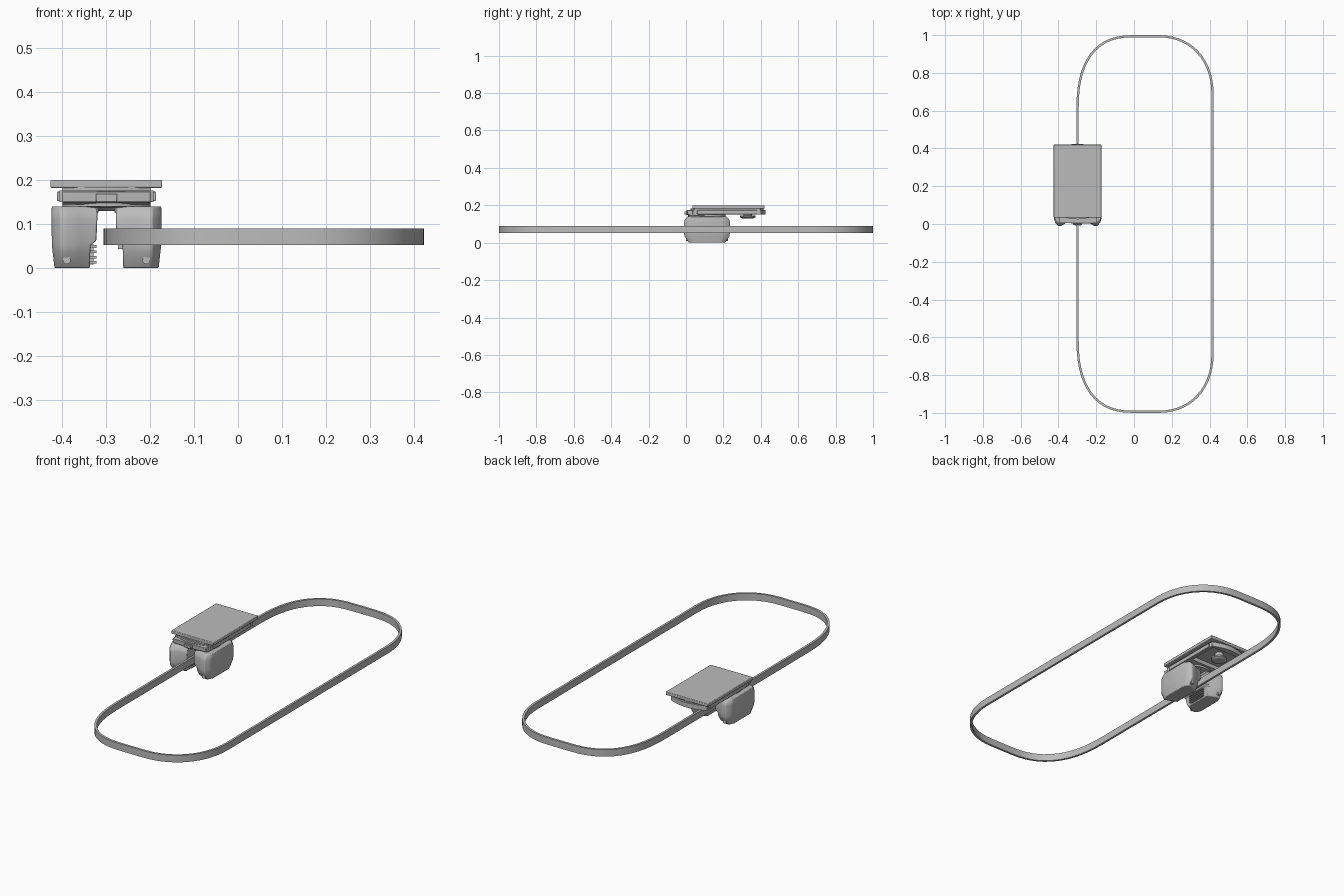
import bpy, bmesh, math
from mathutils import Vector

cube = bpy.data.objects.get("Cube")
if cube:
    bpy.data.objects.remove(cube)

grey = bpy.data.materials.new("plain grey")
grey.use_nodes = True
grey.diffuse_color = (0.5, 0.5, 0.5, 1)
grey.node_tree.nodes["Principled BSDF"].inputs["Base Color"].default_value = (0.5, 0.5, 0.5, 1)

CX = -0.298          # centre line of the carriage


def finish(name, bm, bevel=0, angle=30):
    bmesh.ops.recalc_face_normals(bm, faces=bm.faces)
    mesh = bpy.data.meshes.new(name)
    bm.to_mesh(mesh)
    bm.free()
    mesh.materials.append(grey)
    ob = bpy.data.objects.new(name, mesh)
    bpy.context.collection.objects.link(ob)
    if bevel:
        mod = ob.modifiers.new("bevel", 'BEVEL')
        mod.width, mod.segments, mod.limit_method = bevel, 2, 'ANGLE'
    bpy.ops.object.select_all(action='DESELECT')
    ob.select_set(True)
    bpy.context.view_layer.objects.active = ob
    bpy.ops.object.shade_smooth_by_angle(angle=math.radians(angle))
    return ob


def loft(name, rings, bevel=0):
    """Skin a stack of equal rings and cap both ends."""
    bm = bmesh.new()
    rows = [[bm.verts.new(p) for p in ring] for ring in rings]
    n = len(rows[0])
    for a, b in zip(rows, rows[1:]):
        for i in range(n):
            j = (i + 1) % n
            bm.faces.new((a[i], a[j], b[j], b[i]))
    bm.faces.new(rows[0])
    bm.faces.new(rows[-1])
    return finish(name, bm, bevel)


def prism(name, outline, z0, z1, bevel=0):
    return loft(name, [[(x, y, z) for x, y in outline] for z in (z0, z1)], bevel)


def box(name, x0, x1, y0, y1, z0, z1, bevel=0):
    return prism(name, [(x0, y0), (x1, y0), (x1, y1), (x0, y1)], z0, z1, bevel)


def disc(name, x, y, levels, n=32):
    """Turned part from (radius, z) levels."""
    turn = [2 * math.pi * i / n for i in range(n)]
    return loft(name, [[(x + r * math.cos(t), y + r * math.sin(t), z) for t in turn]
                       for r, z in levels])


def stud(name, x, y, z, r, depth):
    """Small round part facing the front."""
    turn = [2 * math.pi * i / 16 for i in range(16)]
    return loft(name, [[(x + r * math.cos(t), yy, z + r * math.sin(t)) for t in turn]
                       for yy in (y, y + depth)])


# Track: closed band with soft corners
def corner(cx, cy, rx, ry, start, power, n=14):
    pts = []
    for i in range(n + 1):
        t = math.radians(start + 90 * i / n)
        c, s = math.cos(t), math.sin(t)
        pts.append(Vector((cx + math.copysign(abs(c) ** (2 / power), c) * rx,
                           cy + math.copysign(abs(s) ** (2 / power), s) * ry)))
    return pts


path = (corner(0.126, 0.68, 0.29, 0.314, 0, 2.2) + corner(0, 0.6, 0.299, 0.394, 90, 2.5)
        + corner(0, -0.6, 0.299, 0.394, 180, 2.5) + corner(0.126, -0.68, 0.29, 0.314, 270, 2.2))
bm = bmesh.new()
sections = []
for i, p in enumerate(path):
    d = (path[(i + 1) % len(path)] - path[i - 1]).normalized()
    side = Vector((d.y, -d.x)) * 0.006
    sections.append([bm.verts.new((p.x + k * side.x, p.y + k * side.y, z))
                     for k, z in ((1, 0.052), (1, 0.09), (-1, 0.09), (-1, 0.052))])
for i, a in enumerate(sections):
    b = sections[(i + 1) % len(sections)]
    for k in range(4):
        m = (k + 1) % 4
        bm.faces.new((a[k], a[m], b[m], b[k]))
finish("track", bm)


# Side housings: lofted upward, pointed at the front and back
def housing(name, side):
    rings = []
    for z, stretch, outer, inner in ((0, 0.78, 0.118, 0.038), (0.035, 0.98, 0.122, 0.037),
                                     (0.052, 1, 0.124, 0.036), (0.062, 1, 0.124, 0.023),
                                     (0.11, 1, 0.125, 0.021), (0.125, 0.96, 0.125, 0.021),
                                     (0.14, 0.84, 0.124, 0.022)):
        half = [(outer, 0.085), (outer - 0.006, 0.105), (0.103, 0.123), (0.088, 0.122),
                (0.06, 0.106), (inner, 0.095)]
        plan = half + [(u, -v) for u, v in reversed(half)]
        rings.append([(CX + side * u, 0.112 + v * stretch, z) for u, v in plan])
    return loft(name, rings, 0.003)


for name, side in (("right", -1), ("left", 1)):
    housing(name + "_housing", side)
    stud(name + "_front_pin", CX + side * 0.09, 0.0, 0.018, 0.009, 0.03)
    stud(name + "_back_pin", CX + side * 0.09, 0.194, 0.018, 0.009, 0.03)
    # Flared brackets beneath the bridge
    xa, xb = sorted((CX + side * 0.018, CX + side * 0.04))
    box(name + "_bracket", xa, xb, 0.03, 0.2, 0.125, 0.145, 0.003)

# Contact fingers beside the track
for i in range(4):
    z = 0.01 + i * 0.012
    box(f"contact_{i + 1}", -0.345, -0.321, 0.06, 0.165, z, z + 0.006)
box("contact_strip", -0.34, -0.328, 0.07, 0.155, 0.008, 0.055)
box("guide_pad", -0.272, -0.255, 0.06, 0.165, 0.043, 0.052)

# Swivel above the housings
disc("swivel", CX, 0.112, [(0.085, 0.136), (0.1, 0.14), (0.1, 0.152)], 48)


# Carrier deck with bowed front and back
def bowed(w, front, back, bow, n=12):
    us = [-1 + 2 * i / n for i in range(n + 1)]
    return ([(CX + w * u, front - bow * math.cos(u * math.pi / 2)) for u in us]
            + [(CX - w * u, back + bow * math.cos(u * math.pi / 2)) for u in us])


deck = prism("carrier_deck", bowed(0.107, 0.038, 0.4, 0.025), 0.15, 0.176)
cutter = box("deck_cutter", CX - 0.092, CX + 0.092, 0.225, 0.392, 0.1, 0.172)
cutter.hide_render = True
cutter.hide_viewport = True
cut = deck.modifiers.new("cavity", 'BOOLEAN')
cut.object, cut.operation, cut.solver = cutter, 'DIFFERENCE', 'EXACT'
prism("deck_neck", bowed(0.1, 0.045, 0.395, 0.02), 0.175, 0.184)

# Wedge-shaped nose and its socket
loft("nose", [[(x, 0.0 + 0.01 * abs(x - CX) / 0.09, 0.15), (x, 0.004, 0.174),
               (x, 0.1, 0.174), (x, 0.1, 0.146), (x, 0.03, 0.144)]
              for x in (CX - 0.1, CX, CX + 0.1)], 0.002)
box("socket_plate", CX - 0.024, CX + 0.024, -0.004, 0.02, 0.15, 0.168, 0.002)
for side in (-1, 1):
    stud("socket", CX + side * 0.011, -0.007, 0.159, 0.007, 0.01)
    # End caps of the deck
    xa, xb = sorted((CX + side * 0.1, CX + side * 0.112))
    box("deck_end_cap", xa, xb, 0.06, 0.38, 0.152, 0.174, 0.002)

# Hanging knob in the deck cavity
disc("knob", CX, 0.33, [(0.022, 0.176), (0.022, 0.146), (0.042, 0.144), (0.042, 0.137),
                        (0.03, 0.13)])

# Load plate
box("load_plate", -0.425, -0.172, 0.034, 0.42, 0.182, 0.2, 0.003)
